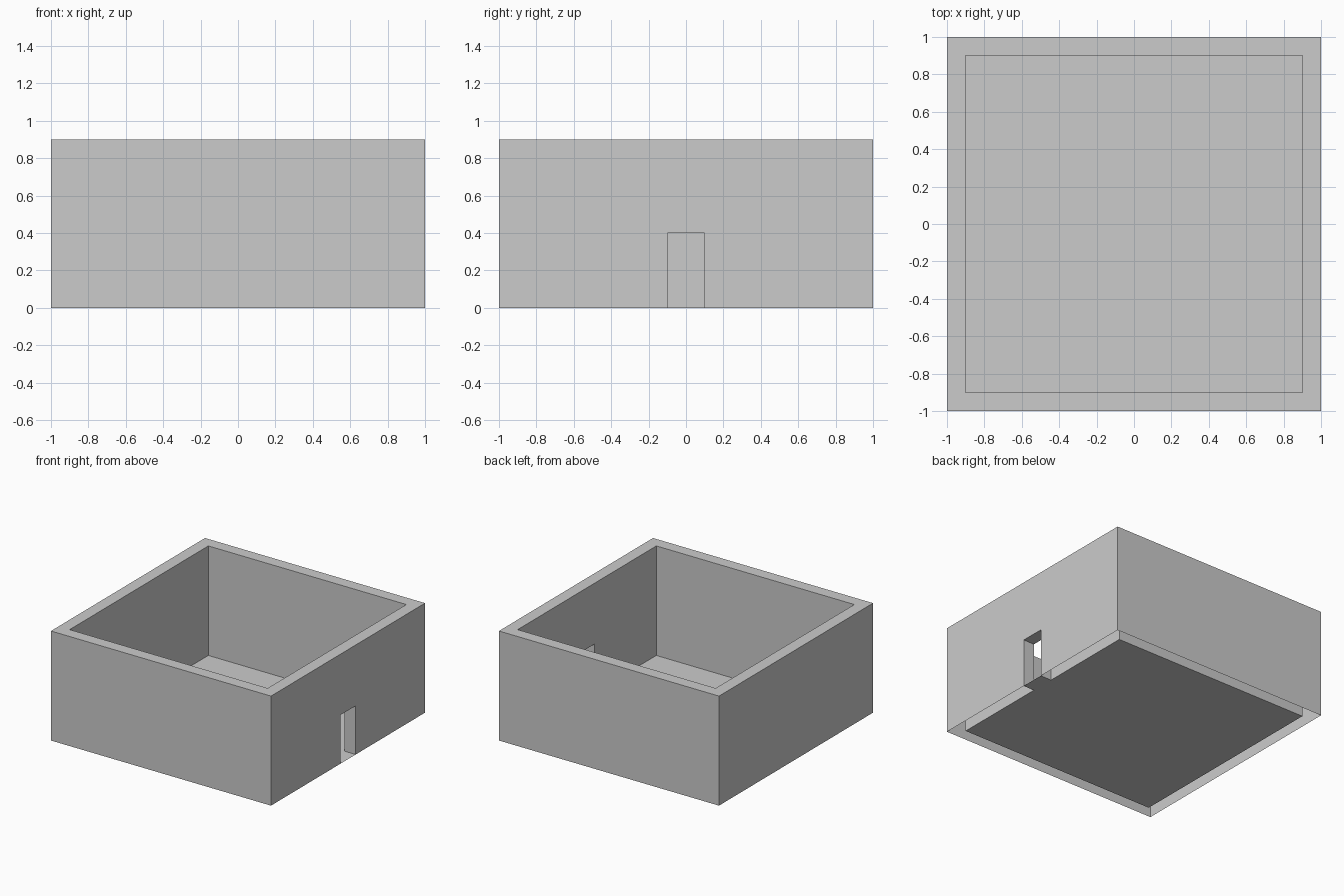
import bpy
import bmesh
from mathutils import Matrix, Vector

if "Cube" in bpy.data.objects:
    bpy.data.objects.remove(bpy.data.objects["Cube"])

SIZE, HEIGHT, WALL = 2.0, 0.9, 0.1
DOOR_HALF, DOOR_TOP = 0.1, 0.4

bm = bmesh.new()

# Outer block standing on the ground
bmesh.ops.create_cube(bm, size=1.0, matrix=Matrix.Translation((0, 0, HEIGHT / 2))
                      @ Matrix.Diagonal((SIZE, SIZE, HEIGHT, 1)))
bm.normal_update()

# Walls are hollow underneath, so the bottom is left open
bottom = [f for f in bm.faces if f.normal.z < -0.5]
bmesh.ops.delete(bm, geom=bottom, context='FACES_ONLY')

# Wall rim, inner walls and floor
floor = [f for f in bm.faces if f.normal.z > 0.5]
bmesh.ops.inset_region(bm, faces=floor, thickness=WALL, use_even_offset=True)
floor = bmesh.ops.extrude_discrete_faces(bm, faces=floor)["faces"]
bmesh.ops.translate(bm, verts=floor[0].verts, vec=(0, 0, -HEIGHT))
bm.normal_update()


def door_side_faces(half_width):
    """Both skins of the right-hand wall, within half_width of the middle."""
    return [f for f in bm.faces if abs(f.normal.x) > 0.9
            and f.calc_center_median().x > 0.8
            and abs(f.calc_center_median().y) < half_width]


def cut(faces, point, normal):
    geom = list({e for f in faces for e in f.edges}
                | {v for f in faces for v in f.verts}) + faces
    bmesh.ops.bisect_plane(bm, geom=geom, plane_co=Vector(point),
                           plane_no=Vector(normal), dist=1e-5)
    bm.normal_update()


# Doorway outline cut through both skins
for y in (-DOOR_HALF, DOOR_HALF):
    cut(door_side_faces(SIZE), (0, y, 0), (0, 1, 0))
cut(door_side_faces(DOOR_HALF), (0, 0, DOOR_TOP), (0, 0, 1))

# Open the doorway and join the skins with jambs, lintel and threshold
door = [f for f in door_side_faces(DOOR_HALF)
        if f.calc_center_median().z < DOOR_TOP]
loops = list({e for f in door for e in f.edges})
bmesh.ops.delete(bm, geom=door, context='FACES_ONLY')
bmesh.ops.bridge_loops(bm, edges=loops)
bmesh.ops.recalc_face_normals(bm, faces=bm.faces[:])

mesh = bpy.data.meshes.new("room")
bm.to_mesh(mesh)
bm.free()
room = bpy.data.objects.new("room", mesh)
bpy.context.collection.objects.link(room)
